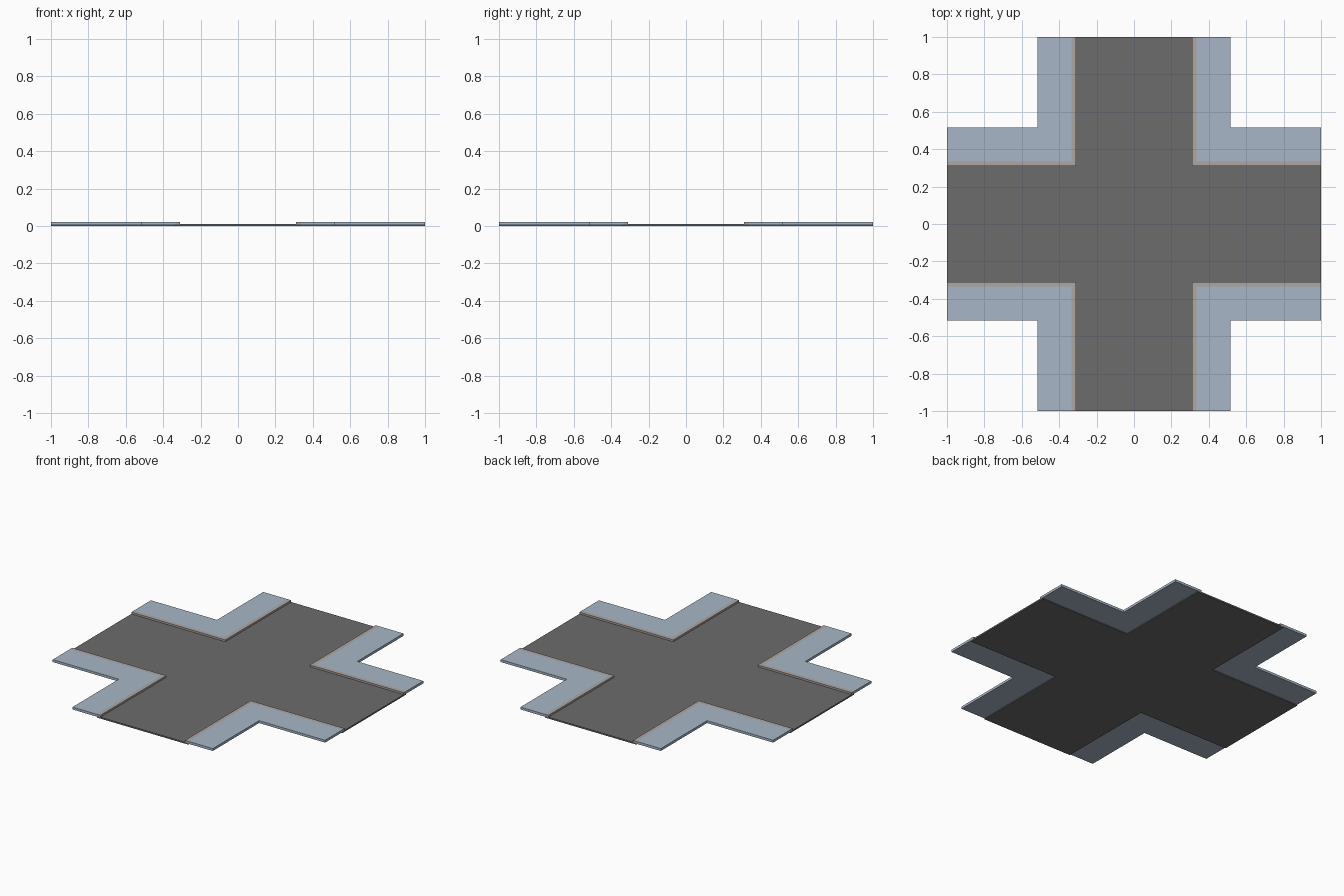
import bpy, bmesh

if "Cube" in bpy.data.objects:
    bpy.data.objects.remove(bpy.data.objects["Cube"])

ROAD, CURB, WALK, END = 0.31, 0.335, 0.515, 1.0


def material(name, rgb):
    m = bpy.data.materials.new(name)
    m.diffuse_color = (*rgb, 1)
    m.use_nodes = True
    m.node_tree.nodes["Principled BSDF"].inputs["Base Color"].default_value = m.diffuse_color
    return m


def slab(name, outline, z0, z1, mat):
    """Extrude a flat counter-clockwise outline from z0 up to z1."""
    bm = bmesh.new()
    face = bm.faces.new([bm.verts.new((x, y, z0)) for x, y in outline])
    top = bmesh.ops.extrude_face_region(bm, geom=[face], use_keep_orig=True)
    for v in top["geom"]:
        if isinstance(v, bmesh.types.BMVert):
            v.co.z = z1
    bmesh.ops.recalc_face_normals(bm, faces=bm.faces)
    me = bpy.data.meshes.new(name)
    bm.to_mesh(me)
    bm.free()
    me.materials.append(mat)
    ob = bpy.data.objects.new(name, me)
    bpy.context.collection.objects.link(ob)
    return ob


def corner(a, b, sx, sy):
    """L-shaped corner outline between offsets a and b, flipped per quadrant."""
    pts = [(a, a), (END, a), (END, b), (b, b), (b, END), (a, END)]
    pts = [(x * sx, y * sy) for x, y in pts]
    return pts if sx * sy > 0 else pts[::-1]


asphalt = material("asphalt", (0.15, 0.15, 0.15))
stone = material("curb_stone", (0.42, 0.39, 0.37))
paving = material("paving", (0.39, 0.47, 0.57))

# Crossing road bed, reaching under the curbs
c = CURB
cross = [(c, -END), (c, -c), (END, -c), (END, c), (c, c), (c, END),
         (-c, END), (-c, c), (-END, c), (-END, -c), (-c, -c), (-c, -END)]
slab("road", cross, 0, 0.010, asphalt)

# Curb and pavement in each of the four corners
for sx, sy, where in ((1, 1, "back_right"), (-1, 1, "back_left"),
                      (-1, -1, "front_left"), (1, -1, "front_right")):
    slab("curb_" + where, corner(ROAD, CURB, sx, sy), 0.010, 0.022, stone)
    slab("sidewalk_" + where, corner(CURB, WALK, sx, sy), 0.006, 0.022, paving)
